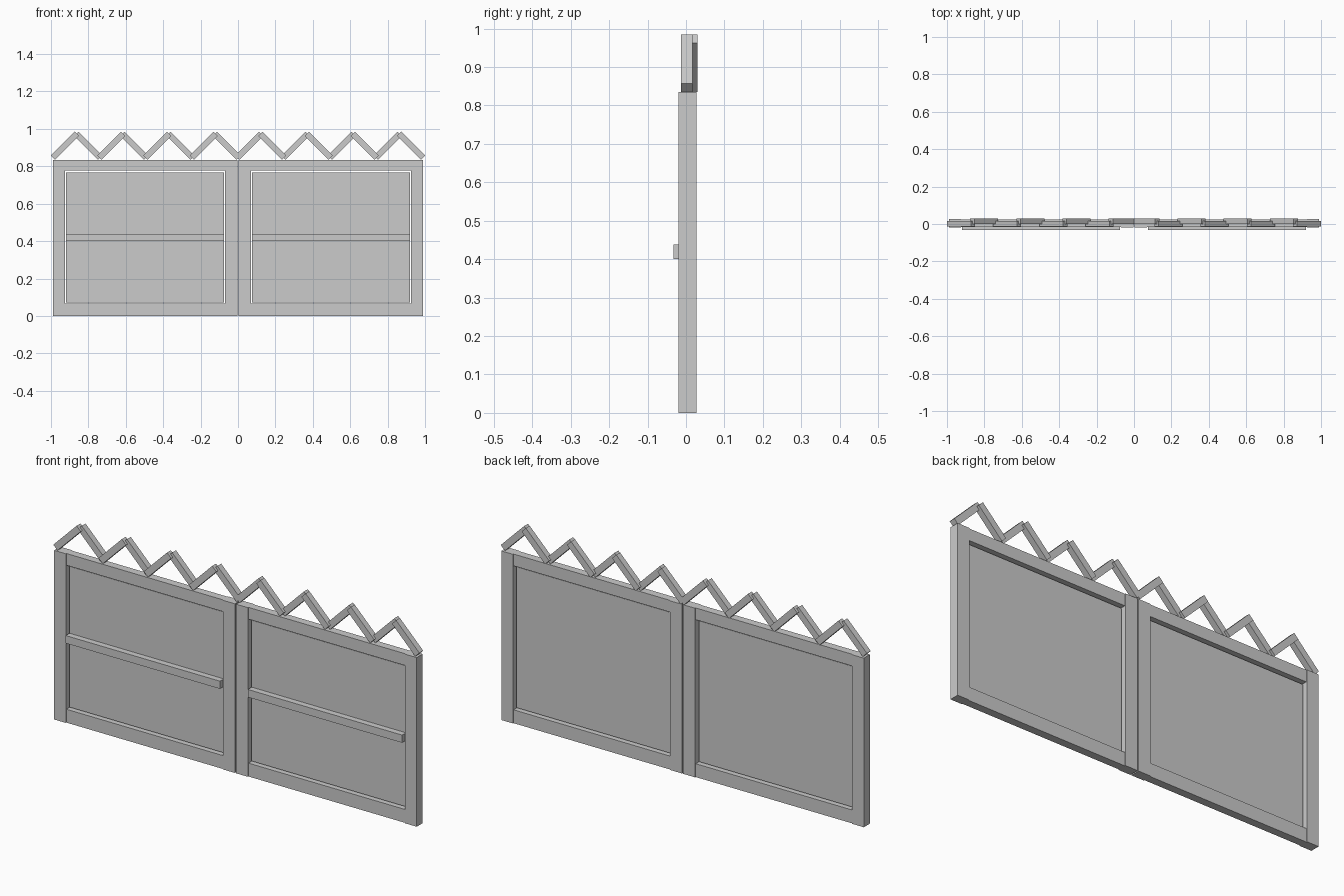
import bpy
import math

if "Cube" in bpy.data.objects:
    bpy.data.objects.remove(bpy.data.objects["Cube"])

grey = bpy.data.materials.new("light grey")
grey.diffuse_color = (0.6, 0.6, 0.6, 1)
grey.use_nodes = True
grey.node_tree.nodes["Principled BSDF"].inputs["Base Color"].default_value = grey.diffuse_color


def box(name, x, y, z, tilt=0):
    """Box from (min, max) ranges, optionally tilted about its own y axis."""
    bpy.ops.mesh.primitive_cube_add(size=1)
    ob = bpy.context.object
    ob.name = name
    ob.location = [(a + b) / 2 for a, b in (x, y, z)]
    ob.scale = [b - a for a, b in (x, y, z)]
    ob.rotation_euler.y = tilt
    ob.data.materials.append(grey)
    return ob


def span(a, b, side):
    return tuple(sorted((a * side, b * side)))


TOP = 0.835
POST_Y = (-0.02, 0.027)
RAIL_Y = (-0.016, 0.023)
SLAT_W, SLAT_L, SLAT_Z = 0.032, 0.18, 0.91

for side, label in ((-1, "left"), (1, "right")):
    # Upright posts of each gate leaf
    box(label + "_outer_post", span(0.926, 0.99, side), POST_Y, (0, TOP))
    box(label + "_inner_post", span(0.003, 0.069, side), POST_Y, (0, TOP))

    # Horizontal rails, slightly thinner than the posts
    rail_x = span(0.069, 0.926, side)
    box(label + "_bottom_rail", rail_x, RAIL_Y, (0, 0.066))
    box(label + "_top_rail", rail_x, RAIL_Y, (0.777, TOP))

    # Recessed panel with a narrow gap around it, and the front crossbar
    panel_x = span(0.076, 0.919, side)
    box(label + "_panel", panel_x, (-0.002, 0.009), (0.073, 0.768))
    box(label + "_crossbar", panel_x, (-0.032, -0.002), (0.40, 0.438))

    # Zigzag slats along the top, alternating front and back
    for k in range(8):
        x = side * (0.925 - 0.1235 * k)
        y = (-0.013, 0.017) if k % 2 == 0 else (0.0, 0.03)
        lean = side if k % 2 == 0 else -side
        box(f"{label}_zigzag_slat_{k + 1}",
            (x - SLAT_L / 2, x + SLAT_L / 2), y,
            (SLAT_Z - SLAT_W / 2, SLAT_Z + SLAT_W / 2),
            lean * math.radians(45))
